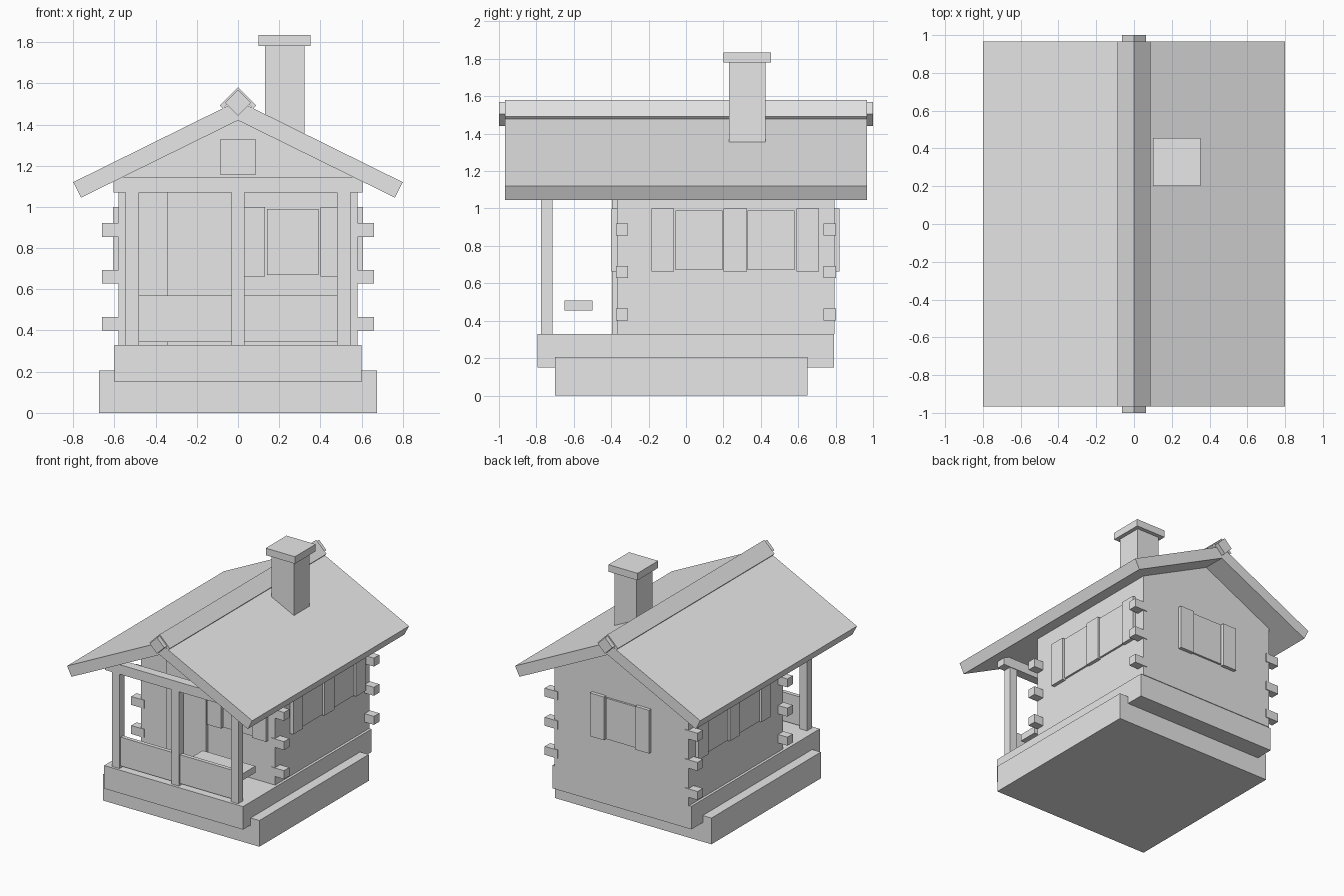
import bpy
import bmesh

old = bpy.data.objects.get("Cube")
if old:
    bpy.data.objects.remove(old, do_unlink=True)

# One plain material
grey = bpy.data.materials.new("plain_grey")
grey.use_nodes = True
tone = (0.8, 0.8, 0.8, 1)
grey.diffuse_color = tone
for node in grey.node_tree.nodes:
    if node.type == "BSDF_PRINCIPLED":
        node.inputs["Base Color"].default_value = tone


def prism(name, profile, y0, y1):
    """Extrude an x-z outline from y0 to y1."""
    bm = bmesh.new()
    face = bm.faces.new([bm.verts.new((x, y0, z)) for x, z in profile])
    moved = bmesh.ops.extrude_face_region(bm, geom=[face])["geom"]
    verts = [v for v in moved if isinstance(v, bmesh.types.BMVert)]
    bmesh.ops.translate(bm, verts=verts, vec=(0, y1 - y0, 0))
    bmesh.ops.recalc_face_normals(bm, faces=bm.faces)
    mesh = bpy.data.meshes.new(name)
    bm.to_mesh(mesh)
    bm.free()
    mesh.materials.append(grey)
    obj = bpy.data.objects.new(name, mesh)
    bpy.context.collection.objects.link(obj)
    return obj


def box(name, xs, ys, zs):
    (x0, x1), (z0, z1) = sorted(xs), zs
    return prism(name, [(x0, z0), (x1, z0), (x1, z1), (x0, z1)], *sorted(ys))


def mirrored(half):
    """Complete a right-hand outline whose end points lie on x = 0."""
    return half + [(-x, z) for x, z in reversed(half) if x > 0]


def wall_plate(name, side, centre, half, wall, depth, zs):
    """Plate on a wall; side is 'x' or 'y', signed depth points outward."""
    along = (centre - half, centre + half)
    out = (wall, wall + depth)
    if side == "y":
        box(name, along, out, zs)
    else:
        box(name, out, along, zs)


def window(name, side, centre, wall, sign):
    wall_plate(name + "_pane", side, centre, 0.125, wall, sign * 0.015, (0.67, 0.99))
    for i, s in enumerate((-1, 1)):
        wall_plate(f"{name}_shutter_{i}", side, centre + s * 0.195, 0.06,
                   wall, sign * 0.027, (0.662, 1.0))


# Base and floor
box("foundation", (-0.675, 0.675), (-0.7, 0.65), (0, 0.205))
box("floor", (-0.6, 0.6), (-0.795, 0.79), (0.15, 0.33))

# Cabin with gables
FRONT, BACK, SIDE = -0.37, 0.795, 0.58
prism("cabin_walls", mirrored([(0, 0.33), (SIDE, 0.33), (SIDE, 1.14), (0, 1.425)]),
      FRONT, BACK)

# Roof and ridge
prism("roof", mirrored([(0, 1.515), (0.8, 1.12), (0.762, 1.045), (0, 1.42)]),
      -0.967, 0.967)
prism("ridge_cap", mirrored([(0, 1.58), (0.088, 1.493), (0.073, 1.477), (0, 1.55)]),
      -0.967, 0.967)
prism("ridge_beam", mirrored([(0, 1.568), (0.063, 1.505), (0, 1.442)]), -1, 1)

# Chimney
box("chimney_stack", (0.13, 0.322), (0.23, 0.425), (1.2, 1.785))
box("chimney_cap", (0.1, 0.352), (0.2, 0.455), (1.78, 1.835))

# Porch posts, beam and panels
for name, x in (("right_post", -0.513), ("middle_post", 0), ("left_post", 0.513)):
    box(name, (x - 0.032, x + 0.032), (-0.775, -0.715), (0.33, 1.075))
box("porch_beam", (-0.605, 0.605), (-0.78, -0.71), (1.07, 1.145))
for s in (-1, 1):
    box("porch_panel", (s * 0.02, s * 0.5), (-0.76, -0.73), (0.345, 0.57))
box("bench_seat", (0.045, 0.5), (-0.65, -0.5), (0.455, 0.507))

# Projecting log ends at the corners
for s in (-1, 1):
    for y in (-0.342, 0.768):
        for z in (0.433, 0.66, 0.888):
            box("log_end", (s * 0.55, s * 0.66), (y - 0.033, y + 0.033),
                (z - 0.033, z + 0.033))

# Door and windows
box("door", (-0.345, 0.0), (FRONT, -0.395), (0.33, 1.08))
box("attic_window", (-0.085, 0.085), (FRONT, -0.385), (1.155, 1.33))
window("front_window", "y", 0.265, FRONT, -1)
window("back_window", "y", 0, BACK, 1)
for s in (-1, 1):
    for centre in (0.07, 0.455):
        window("side_window", "x", centre, s * SIDE, s)
